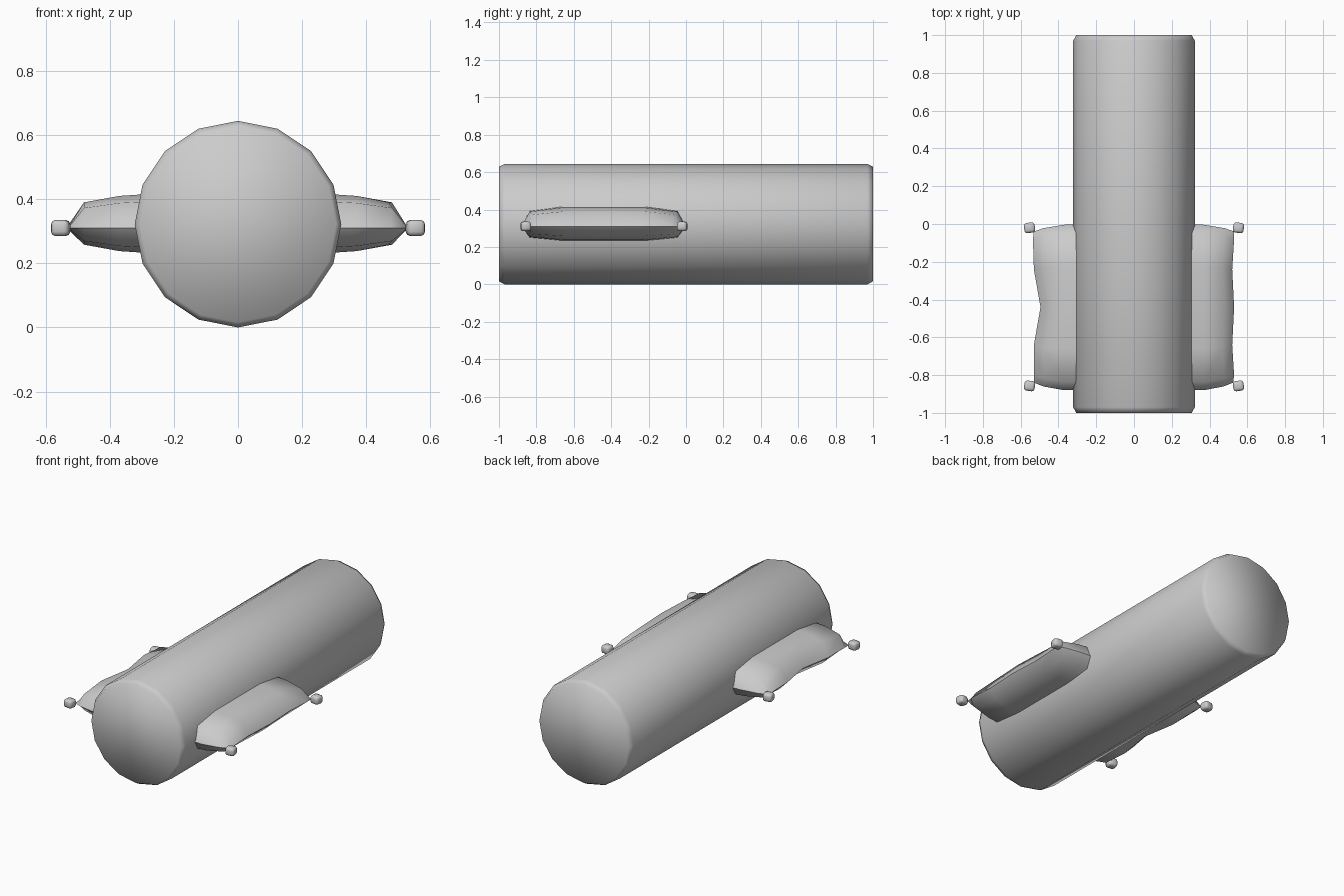
import bpy, bmesh, math

cube = bpy.data.objects.get("Cube")
if cube:
    bpy.data.objects.remove(cube, do_unlink=True)

grey = bpy.data.materials.new("plain grey")
grey.use_nodes = True
colour = (0.6, 0.6, 0.6, 1)
grey.diffuse_color = colour
grey.node_tree.nodes["Principled BSDF"].inputs["Base Color"].default_value = colour


def make_object(name, bm):
    bmesh.ops.recalc_face_normals(bm, faces=bm.faces)
    for f in bm.faces:
        f.smooth = True
    mesh = bpy.data.meshes.new(name)
    bm.to_mesh(mesh)
    bm.free()
    mesh.materials.append(grey)
    obj = bpy.data.objects.new(name, mesh)
    bpy.context.collection.objects.link(obj)
    return obj


# Sixteen-sided body with chamfered rims, lofted along y
def build_body(radius=0.322, sides=16):
    bm = bmesh.new()
    rings = []
    for y, r in ((-1, radius - 0.016), (-0.97, radius), (0.97, radius), (1, radius - 0.016)):
        angles = [2 * math.pi * i / sides for i in range(sides)]
        rings.append([bm.verts.new((r * math.sin(a), y, radius + r * math.cos(a))) for a in angles])
    for a, b in zip(rings, rings[1:]):
        for i in range(sides):
            j = (i + 1) % sides
            bm.faces.new((a[i], a[j], b[j], b[i]))
    bm.faces.new(rings[0])
    bm.faces.new(rings[-1])
    return make_object("body", bm)


MID = 0.31  # height of the sharp fin edge


# Side fin: an upper and a lower skin meeting along a sharp outer edge
def build_fin(name, side, tips):
    stations = (0, 0.05, 0.25, 0.5, 0.75, 0.95, 1)
    thickness = (0, 0.78, 1, 1, 1, 0.78, 0)
    # front y, back y, upper height, lower height
    columns = ((-0.88, 0.0, 0.108, 0.08), (-0.88, -0.004, 0.1, 0.072),
               (-0.86, -0.022, 0.08, 0.052), (-0.84, -0.04, 0, 0))
    bm = bmesh.new()
    for upper in (True, False):
        grid = []
        for c, (y0, y1, up, down) in enumerate(columns):
            row = []
            for t, k, tip in zip(stations, thickness, tips):
                x = (0.25, 0.37, tip - 0.05, tip)[c]
                z = MID + k * (up if upper else -down)
                row.append(bm.verts.new((side * x, y0 + t * (y1 - y0), z)))
            grid.append(row)
        for a, b in zip(grid, grid[1:]):
            for i in range(len(a) - 1):
                bm.faces.new((a[i], a[i + 1], b[i + 1], b[i]))
    bmesh.ops.remove_doubles(bm, verts=bm.verts, dist=0.0001)
    for e in bm.edges:
        if all(abs(v.co.z - MID) < 0.001 for v in e.verts):
            e.smooth = False
    return make_object(name, bm)


# Small rounded knob at a fin corner
def build_knob(name, x, y, turn):
    bm = bmesh.new()
    bmesh.ops.create_cube(bm, size=1)
    bmesh.ops.scale(bm, vec=(0.057, 0.054, 0.05), verts=bm.verts)
    bmesh.ops.bevel(bm, geom=bm.edges[:], offset=0.014, segments=2,
                    profile=0.5, affect='EDGES')
    obj = make_object(name, bm)
    obj.location = (x, y, MID)
    obj.rotation_euler.z = turn
    return obj


build_body()
build_fin("left_fin", 1, (0.525, 0.53, 0.52, 0.53, 0.52, 0.53, 0.53))
build_fin("right_fin", -1, (0.53, 0.53, 0.53, 0.495, 0.53, 0.535, 0.53))

for side, label in ((1, "left"), (-1, "right")):
    for y, end, turn in ((-0.857, "front", 0.15), (-0.02, "back", -0.15)):
        build_knob(f"{label}_{end}_knob", side * 0.553, y, side * turn)
